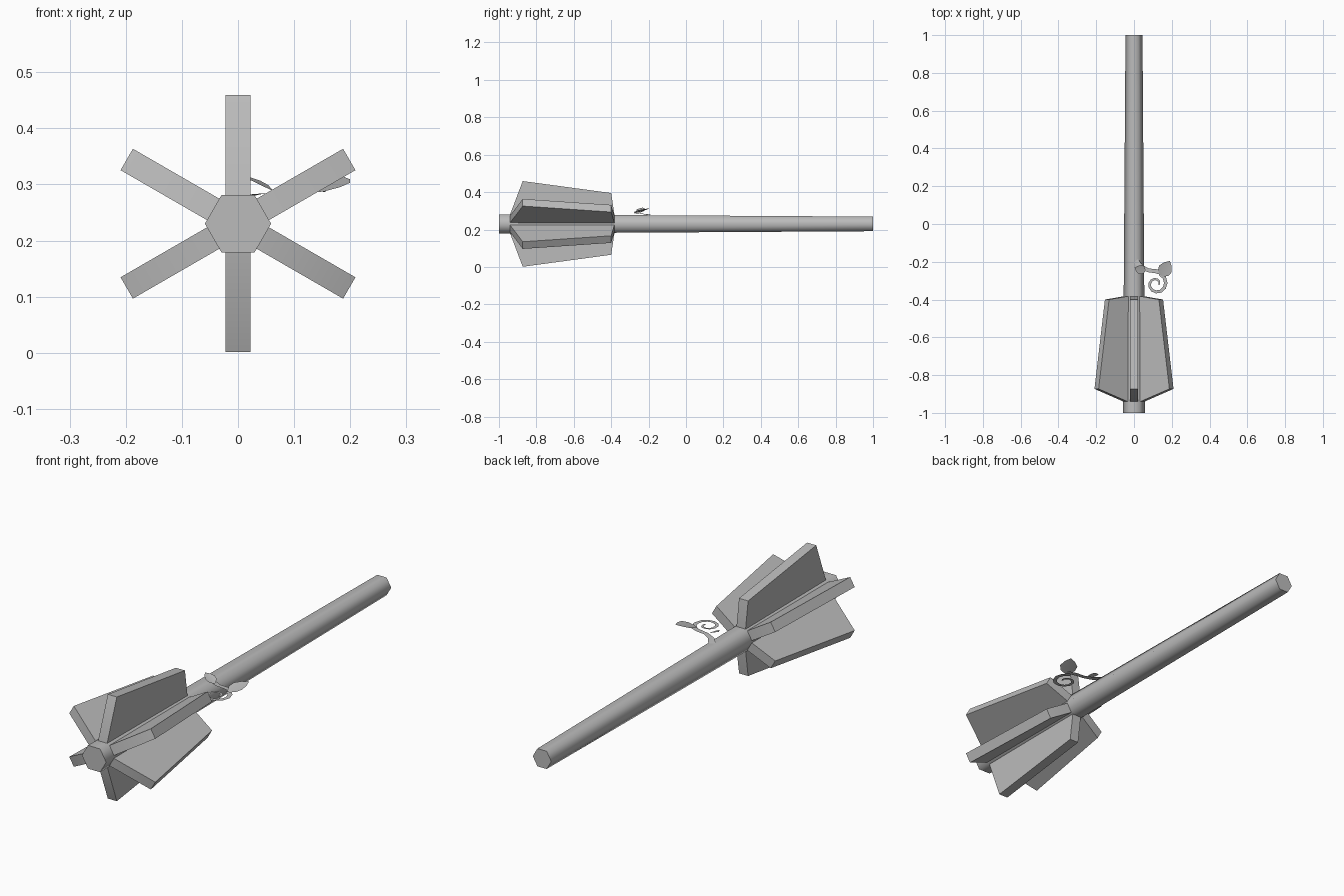
import bpy
import bmesh
import math
from mathutils import Vector

cube = bpy.data.objects.get("Cube")
if cube:
    bpy.data.objects.remove(cube, do_unlink=True)

AXIS_Z = 0.23

grey = bpy.data.materials.new("plain grey")
grey.use_nodes = True
colour = (0.5, 0.5, 0.5, 1)
grey.diffuse_color = colour
grey.node_tree.nodes["Principled BSDF"].inputs["Base Color"].default_value = colour


def make_object(name, bm, smooth_angle):
    """Turn a bmesh into a smooth-shaded object."""
    mesh = bpy.data.meshes.new(name)
    bm.to_mesh(mesh)
    bm.free()
    mesh.materials.append(grey)
    obj = bpy.data.objects.new(name, mesh)
    bpy.context.collection.objects.link(obj)
    bpy.ops.object.select_all(action="DESELECT")
    obj.select_set(True)
    bpy.context.view_layer.objects.active = obj
    bpy.ops.object.shade_smooth_by_angle(angle=math.radians(smooth_angle))
    return obj


def make_shaft():
    """Six-sided shaft, tapering to the back."""
    bm = bmesh.new()
    rings = []
    for y, radius in [(-1, 0.059), (1, 0.045)]:
        rings.append([bm.verts.new((radius * math.cos(i * math.pi / 3), y,
                                    AXIS_Z + radius * math.sin(i * math.pi / 3)))
                      for i in range(6)])
    front, back = rings
    for i in range(6):
        j = (i + 1) % 6
        bm.faces.new((front[i], front[j], back[j], back[i]))
    bm.faces.new(front)
    bm.faces.new(back)
    bmesh.ops.recalc_face_normals(bm, faces=bm.faces)
    make_object("shaft", bm, 65)


def make_flange(name, angle):
    """Thick blade standing out of one side of the shaft."""
    profile = [(-0.94, 0.03), (-0.94, 0.052), (-0.873, 0.229),
               (-0.4, 0.165), (-0.383, 0.052), (-0.383, 0.03)]
    out = Vector((math.cos(angle), 0, math.sin(angle)))
    side = Vector((-math.sin(angle), 0, math.cos(angle)))
    bm = bmesh.new()
    sheets = []
    for offset in (-0.022, 0.022):
        sheets.append([bm.verts.new(out * r + side * offset + Vector((0, y, AXIS_Z)))
                       for y, r in profile])
    near, far = sheets
    bm.faces.new(near)
    bm.faces.new(far)
    for i in range(len(profile)):
        j = (i + 1) % len(profile)
        bm.faces.new((near[i], near[j], far[j], far[i]))
    bmesh.ops.recalc_face_normals(bm, faces=bm.faces)
    make_object(name, bm, 65)


def make_ribbon(name, path, widths):
    """Thin flat strip following a path."""
    bm = bmesh.new()
    points = [Vector(p) for p in path]
    pairs = []
    for i, p in enumerate(points):
        along = points[min(i + 1, len(points) - 1)] - points[max(i - 1, 0)]
        across = Vector((-along.y, along.x, 0)).normalized() * widths[i] / 2
        pairs.append((bm.verts.new(p + across), bm.verts.new(p - across)))
    for (a, b), (c, d) in zip(pairs, pairs[1:]):
        bm.faces.new((a, b, d, c))
    bmesh.ops.recalc_face_normals(bm, faces=bm.faces)
    make_object(name, bm, 60)


def make_leaf(name, base, tip, width):
    """Pointed leaf, rising to its tip and slightly folded along its middle."""
    base, tip = Vector(base), Vector(tip)
    across = Vector((base.y - tip.y, tip.x - base.x, 0)).normalized()
    bm = bmesh.new()
    rows = []
    for t, w in [(0.06, 0.25), (0.25, 0.85), (0.5, 1), (0.78, 0.6)]:
        mid = base.lerp(tip, t)
        edge = across * width / 2 * w
        lift = Vector((0, 0, 0.004 * w))
        rows.append([bm.verts.new(p) for p in (mid + edge + lift, mid, mid - edge + lift)])
    for lower, upper in zip(rows, rows[1:]):
        for k in (0, 1):
            bm.faces.new((lower[k], lower[k + 1], upper[k + 1], upper[k]))
    point = bm.verts.new(tip)
    for k in (0, 1):
        bm.faces.new((rows[-1][k], rows[-1][k + 1], point))
    bmesh.ops.recalc_face_normals(bm, faces=bm.faces)
    make_object(name, bm, 60)


make_shaft()
for n in range(6):
    make_flange(f"flange_{n + 1}", math.radians(30 + 60 * n))

# Twig with a curling tendril and two leaves
make_ribbon("twig_stem",
            [(0.01, -0.195, 0.278), (0.035, -0.225, 0.283), (0.075, -0.245, 0.285),
             (0.115, -0.25, 0.286), (0.155, -0.262, 0.287)],
            [0.03, 0.025, 0.02, 0.022, 0.02])
spiral = []
for n in range(15):
    turn = math.radians(70 - 32 * n)
    r = 0.068 - 0.0036 * n
    spiral.append((0.117 + r * math.cos(turn) * 0.85, -0.317 + r * math.sin(turn) * 0.85, 0.281))
make_ribbon("tendril", spiral, [0.02 - 0.0008 * n for n in range(15)])
make_leaf("inner_leaf", (0.063, -0.25, 0.288), (0.003, -0.232, 0.317), 0.05)
make_leaf("outer_leaf", (0.143, -0.28, 0.285), (0.19, -0.195, 0.313), 0.075)
